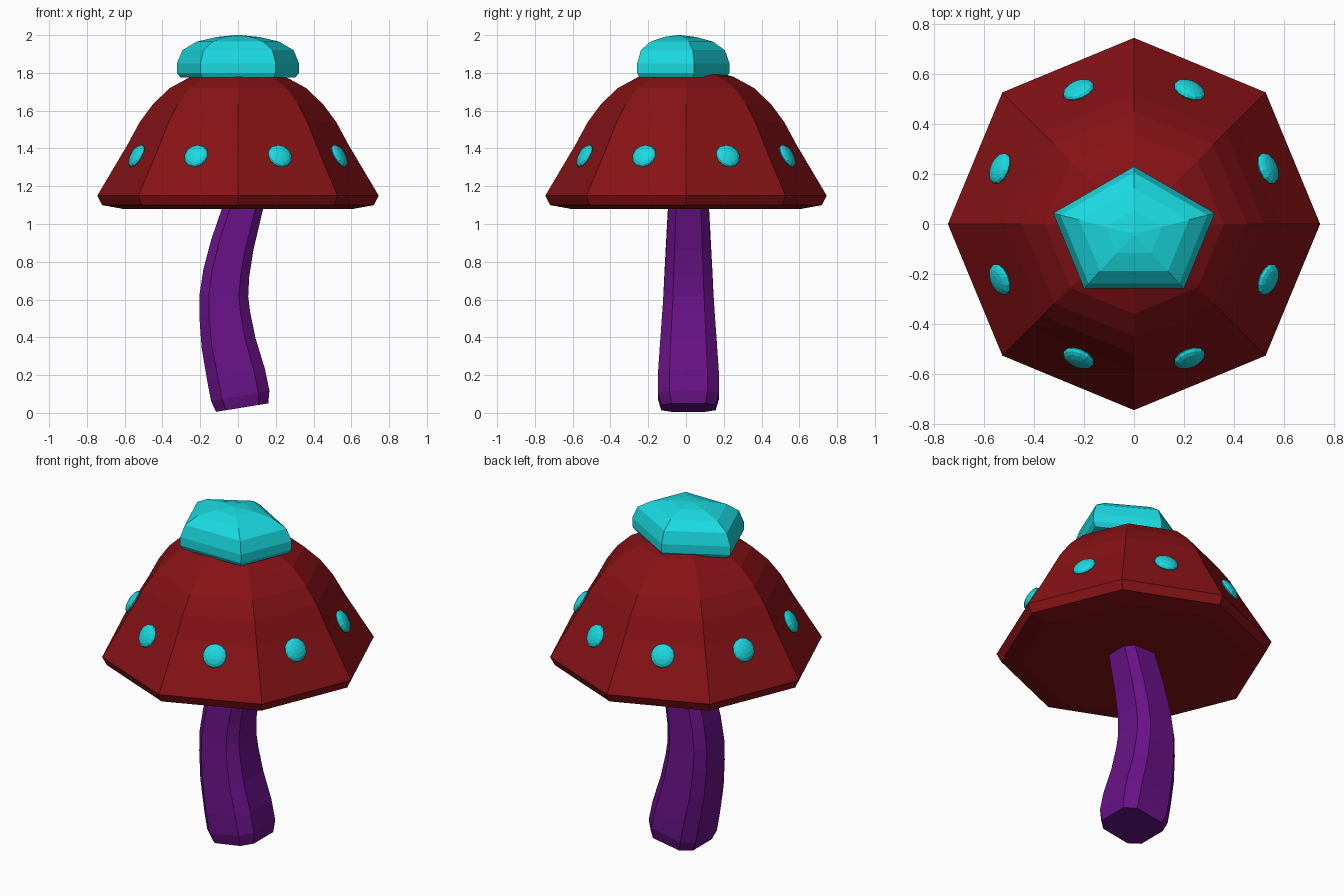
import bpy, bmesh, math
from mathutils import Vector, Matrix

if "Cube" in bpy.data.objects:
    bpy.data.objects.remove(bpy.data.objects["Cube"])


def material(name, rgb):
    m = bpy.data.materials.new(name)
    m.diffuse_color = (*rgb, 1)
    m.use_nodes = True
    m.node_tree.nodes["Principled BSDF"].inputs["Base Color"].default_value = m.diffuse_color
    return m


RED = material("cap_red", (0.24, 0.006, 0.008))
CYAN = material("spot_cyan", (0.01, 0.70, 0.75))
PURPLE = material("stem_purple", (0.14, 0.006, 0.24))


def finish(name, bm, mat):
    bmesh.ops.recalc_face_normals(bm, faces=bm.faces)
    me = bpy.data.meshes.new(name)
    bm.to_mesh(me)
    bm.free()
    me.materials.append(mat)
    ob = bpy.data.objects.new(name, me)
    bpy.context.collection.objects.link(ob)
    return ob


def loft(name, rings, mat):
    """Skin a list of equal-length point rings and close both ends."""
    bm = bmesh.new()
    vs = [[bm.verts.new(p) for p in ring] for ring in rings]
    n = len(vs[0])
    for a, b in zip(vs, vs[1:]):
        for i in range(n):
            j = (i + 1) % n
            bm.faces.new((a[i], a[j], b[j], b[i]))
    bm.faces.new(vs[0][::-1])
    # fan the top so it stays a faceted point
    bmesh.ops.poke(bm, faces=[bm.faces.new(vs[-1])])
    return finish(name, bm, mat)


def polygon(n, rx, ry, z, cy=0, start=0):
    return [(rx * math.cos(start + math.tau * i / n),
             cy + ry * math.sin(start + math.tau * i / n), z) for i in range(n)]


# Cap: eight-sided dome
cap = [(0.61, 1.08), (0.72, 1.10), (0.745, 1.15), (0.585, 1.42), (0.52, 1.54),
       (0.45, 1.635), (0.36, 1.72), (0.25, 1.78), (0.14, 1.81), (0.03, 1.82)]
loft("cap", [polygon(8, r, r, z) for r, z in cap], RED)

# Top knob: wide five-sided rounded block
knob = [(0.94, 1.775), (1, 1.80), (1, 1.85), (0.91, 1.92), (0.68, 1.965),
        (0.35, 1.99), (0.04, 2.0)]
loft("top_knob", [polygon(5, 0.34 * f, 0.27 * f, z, -0.04, math.pi / 2)
                  for f, z in knob], CYAN)

# Stem: bent post with a chamfered square section (x, z, half width)
path = [(0.022, 0.028, 0.14), (0.012, 0.09, 0.157), (-0.01, 0.20, 0.156),
        (-0.05, 0.37, 0.145), (-0.07, 0.52, 0.135), (-0.075, 0.62, 0.129),
        (-0.062, 0.74, 0.123), (-0.03, 0.89, 0.115), (0.025, 1.08, 0.105),
        (0.05, 1.16, 0.10)]
c = 0.62
section = [(1, -c), (1, c), (c, 1), (-c, 1), (-1, c), (-1, -c), (-c, -1), (c, -1)]
rings = []
for i, (x, z, h) in enumerate(path):
    a, b = path[max(i - 1, 0)], path[min(i + 1, len(path) - 1)]
    t = Vector((b[0] - a[0], 0, b[1] - a[1])).normalized()
    side = Vector((t.z, 0, -t.x))
    rings.append([Vector((x, 0.013, z)) + side * (u * h) + Vector((0, v * h * 1.03, 0))
                  for u, v in section])
loft("stem", rings, PURPLE)

# Spots: one flattened ball centred on each cap side
for k in range(8):
    bm = bmesh.new()
    place = (Matrix.Rotation(math.radians(22.5 + 45 * k), 4, 'Z')
             @ Matrix.Translation((0.58, 0, 1.36))
             @ Matrix.Rotation(math.radians(61), 4, 'Y')
             @ Matrix.Diagonal((0.066, 0.066, 0.027, 1)))
    bmesh.ops.create_uvsphere(bm, u_segments=12, v_segments=8, radius=1, matrix=place)
    finish(f"spot_{k + 1}", bm, CYAN)
